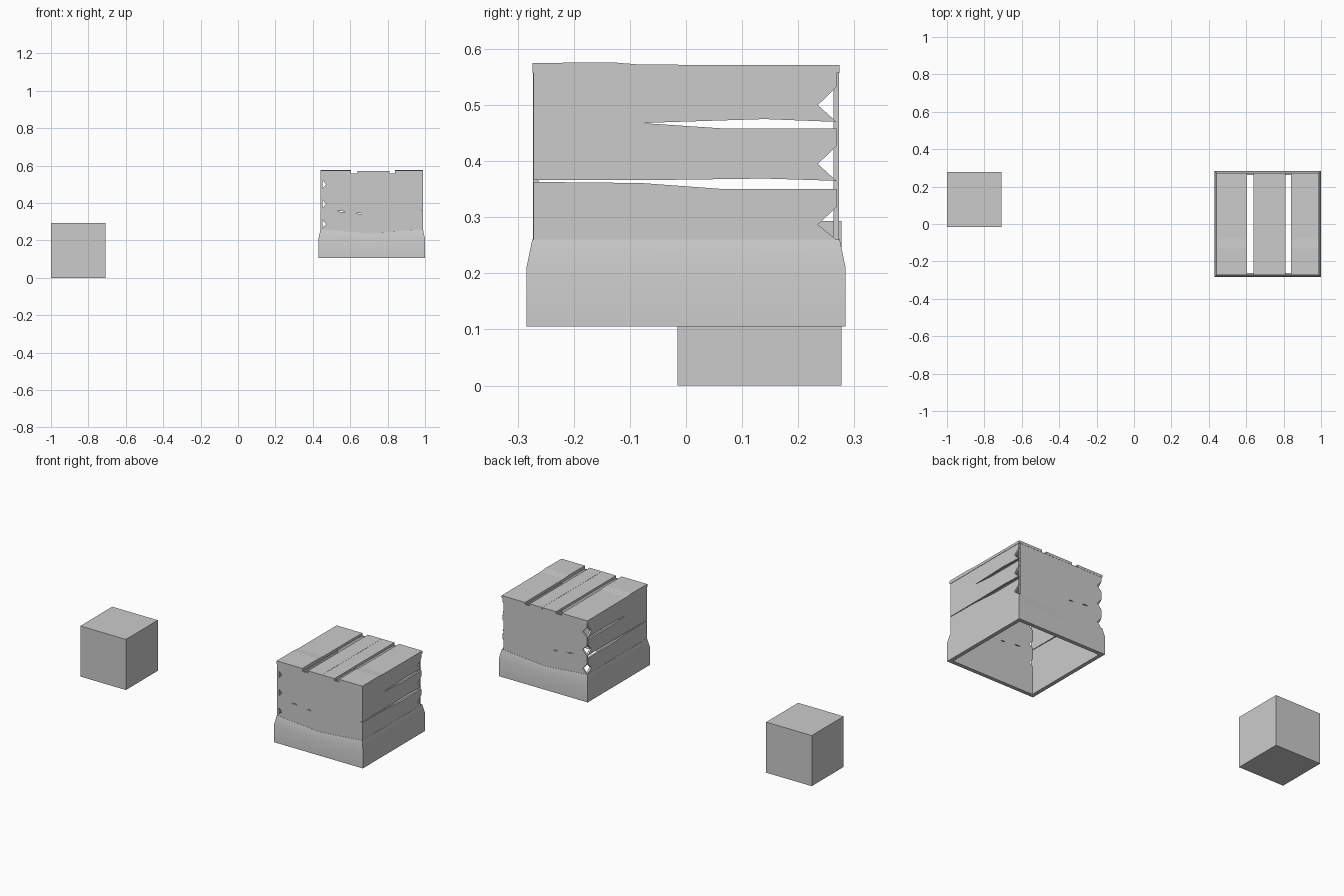
import bpy, bmesh
from mathutils import Vector

if "Cube" in bpy.data.objects:
    bpy.data.objects.remove(bpy.data.objects["Cube"])

CX = 0.715   # crate centre in x


def make_object(name, bm):
    bmesh.ops.recalc_face_normals(bm, faces=bm.faces)
    mesh = bpy.data.meshes.new(name)
    bm.to_mesh(mesh)
    bm.free()
    obj = bpy.data.objects.new(name, mesh)
    bpy.context.collection.objects.link(obj)
    return obj


def box(name, lo, hi):
    bm = bmesh.new()
    bmesh.ops.create_cube(bm, size=1)
    for v in bm.verts:
        v.co = Vector(l + (c + 0.5) * (h - l) for c, l, h in zip(v.co, lo, hi))
    return make_object(name, bm)


def slab(name, outline, axis, start, end):
    """Extrude an outline of (horizontal, z) points along x or y."""
    bm = bmesh.new()
    place = (lambda p, d: (d, p[0], p[1])) if axis == 'x' else (lambda p, d: (p[0], d, p[1]))
    face = bm.faces.new([bm.verts.new(place(p, start)) for p in outline])
    new = bmesh.ops.extrude_face_region(bm, geom=[face])['geom']
    shift = Vector(place((0, 0), end - start))
    bmesh.ops.translate(bm, verts=[g for g in new if isinstance(g, bmesh.types.BMVert)], vec=shift)
    bmesh.ops.triangulate(bm, faces=[f for f in bm.faces if len(f.verts) > 4])
    return make_object(name, bm)


# Plain cube on the ground
box("cube", (-1, -0.015, 0), (-0.708, 0.277, 0.293))

# Side walls: splintered boards with notched rear ends
lower = [(-0.272, 0.22), (0.268, 0.22), (0.268, 0.26), (0.235, 0.287), (0.268, 0.318),
         (0.268, 0.35), (0.07, 0.35), (-0.08, 0.361), (-0.272, 0.363)]
upper = [(-0.272, 0.366), (-0.08, 0.366), (0.14, 0.369), (0.268, 0.365), (0.235, 0.395),
         (0.268, 0.427), (0.268, 0.458), (0.07, 0.458), (-0.08, 0.468), (0.14, 0.475),
         (0.268, 0.47), (0.235, 0.5), (0.268, 0.532), (0.268, 0.558), (-0.272, 0.558)]
for side, s in (("left", -1), ("right", 1)):
    for level, outline in (("lower", lower), ("upper", upper)):
        slab(f"{side}_{level}_boards", outline, 'x', CX + s * 0.2625, CX + s * 0.273)

# Front and back walls: notched at the left end, with thin cracks
wall = [(0.98, 0.22), (0.98, 0.558), (0.444, 0.558)]
for z in (0.5, 0.395, 0.287):
    wall += [(0.444, z + 0.032), (0.471, z), (0.444, z - 0.029)]
wall.append((0.444, 0.22))
cracks = [(0.53, 0.575, 0.355), (0.63, 0.665, 0.345)]
for side, s in (("front", -1), ("back", 1)):
    panel = slab(f"{side}_wall", wall, 'y', s * 0.2625, s * 0.273)
    cutters = []
    for x0, x1, z in cracks:
        mid = (x0 + x1) / 2
        cutter = slab("crack_cutter", [(x0, z + 0.001), (mid, z - 0.003), (x1, z - 0.002), (mid, z + 0.003)],
                      'y', s * 0.25, s * 0.29)
        cutter.hide_render = True
        mod = panel.modifiers.new("crack", 'BOOLEAN')
        mod.operation, mod.object, mod.solver = 'DIFFERENCE', cutter, 'EXACT'
        cutters.append(cutter)
    bpy.context.view_layer.objects.active = panel
    for mod in list(panel.modifiers):
        bpy.ops.object.modifier_apply(modifier=mod.name)
    for cutter in cutters:
        bpy.data.objects.remove(cutter)

# Top boards: outer ones lift slightly towards the front
flat = [(-0.274, 0.557), (0.274, 0.557), (0.274, 0.571), (-0.274, 0.571)]
lifted = flat[:3] + [(-0.08, 0.572), (-0.13, 0.576), (-0.274, 0.575)]
for i, (x0, x1, outline) in enumerate([(0.44, 0.605, lifted), (0.64, 0.7295, flat),
                                       (0.7305, 0.81, flat), (0.84, 0.99, lifted)]):
    slab(f"top_board_{i + 1}", outline, 'x', x0, x1)

# Flared skirt: open ring whose upper edge dips mid front and back
bm = bmesh.new()
plan = [(-1, -1), (0, -1), (1, -1), (1, 0), (1, 1), (0, 1), (-1, 1), (-1, 0)]
section = [(0.284, 0.105, 0), (0.284, 0.212, 0.012), (0.274, 0.26, 0.024), (0.262, 0.26, 0.024), (0.262, 0.105, 0)]
rings = [[bm.verts.new((CX + px * r, py * r, z - (dip if px == 0 else 0))) for px, py in plan]
         for r, z, dip in section]
for a, b in zip(rings, rings[1:] + rings[:1]):
    for i in range(8):
        j = (i + 1) % 8
        bm.faces.new((a[i], a[j], b[j], b[i]))
skirt = make_object("skirt", bm)
bpy.ops.object.select_all(action='DESELECT')
skirt.select_set(True)
bpy.context.view_layer.objects.active = skirt
bpy.ops.object.shade_smooth_by_angle(angle=0.6)
